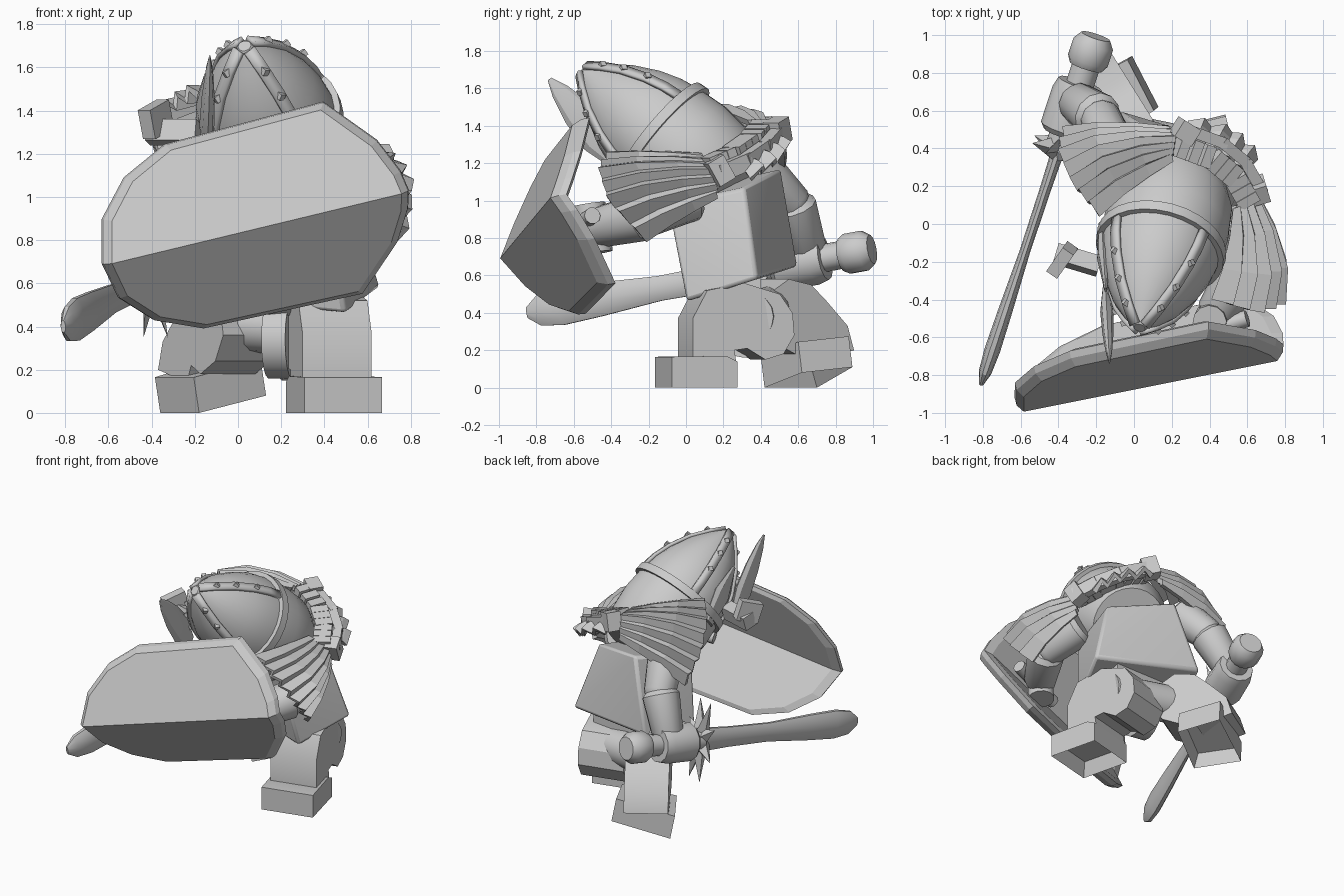
import bpy, bmesh, math
from mathutils import Vector as V

if "Cube" in bpy.data.objects:
    bpy.data.objects.remove(bpy.data.objects["Cube"])

grey = bpy.data.materials.new("stone_grey")
grey.use_nodes = True
grey.diffuse_color = (0.6, 0.6, 0.6, 1)
grey.node_tree.nodes["Principled BSDF"].inputs["Base Color"].default_value = (0.6, 0.6, 0.6, 1)


def finish(name, bm, bevel=0, solid=0, smooth=30):
    bmesh.ops.recalc_face_normals(bm, faces=bm.faces)
    me = bpy.data.meshes.new(name)
    bm.to_mesh(me)
    bm.free()
    ob = bpy.data.objects.new(name, me)
    bpy.context.collection.objects.link(ob)
    me.materials.append(grey)
    if solid:
        m = ob.modifiers.new("thickness", "SOLIDIFY")
        m.thickness, m.offset = solid, 0
    if bevel:
        m = ob.modifiers.new("bevel", "BEVEL")
        m.width, m.segments = bevel, 2
    if smooth:
        bpy.ops.object.select_all(action="DESELECT")
        ob.select_set(True)
        bpy.context.view_layer.objects.active = ob
        bpy.ops.object.shade_smooth_by_angle(angle=math.radians(smooth))


def loft(rings, closed=True, caps=True):
    bm = bmesh.new()
    rows = [[bm.verts.new(p) for p in r] for r in rings]
    n = len(rows[0])
    for a, b in zip(rows, rows[1:]):
        for i in range(n if closed else n - 1):
            j = (i + 1) % n
            bm.faces.new((a[i], a[j], b[j], b[i]))
    if caps:
        bm.faces.new(rows[0])
        bm.faces.new(rows[-1])
    return bm


def frame(a, b):
    w = V(b) - V(a)
    e1 = V((0, 0, 1)).cross(w).normalized()
    return w, e1, w.cross(e1).normalized()


def turned(name, a, b, profile, sides=16, flat=1, smooth=40):
    """Ring profile (fraction, radius) swept from a to b."""
    w, e1, e2 = frame(a, b)
    ang = [math.tau * i / sides for i in range(sides)]
    rings = [[V(a) + w * t + e1 * (r * flat * math.cos(q)) + e2 * (r * math.sin(q))
              for q in ang] for t, r in profile]
    finish(name, loft(rings), smooth=smooth)


def hollow_under(bm):
    bmesh.ops.recalc_face_normals(bm, faces=bm.faces)
    bm.normal_update()
    under = [f for f in bm.faces if f.normal.z < -0.85]
    bmesh.ops.inset_individual(bm, faces=under, thickness=0.05, depth=-0.1)


def hull(name, pts, bevel=0):
    bm = bmesh.new()
    for p in pts:
        bm.verts.new(p)
    bmesh.ops.convex_hull(bm, input=bm.verts)
    bmesh.ops.dissolve_limit(bm, angle_limit=0.02, verts=bm.verts, edges=bm.edges)
    finish(name, bm, bevel)


def limb(name, toe, yaw, profile, width, hollow=False):
    """Side profile (distance behind toe, height) given a width and turned outward by yaw."""
    q = math.radians(yaw)
    back, side = V((-math.sin(q), math.cos(q), 0)), V((math.cos(q), math.sin(q), 0))
    bm = loft([[V(toe) + back * b + side * s + V((0, 0, z)) for b, z in profile]
               for s in (-width / 2, width / 2)])
    if hollow:
        hollow_under(bm)
    finish(name, bm)


def block(name, at, size, direction=(0, 1, 0)):
    bm = bmesh.new()
    bmesh.ops.create_cube(bm, size=1)
    q = V(direction).to_track_quat("Y", "Z")
    for v in bm.verts:
        v.co = V(at) + q @ V(c * s for c, s in zip(v.co, size))
    finish(name, bm, smooth=0)


def along(pts, t):
    s = min(t, 0.9999) * (len(pts) - 1)
    i = int(s)
    return V(pts[i]).lerp(V(pts[i + 1]), s - i)


# Shield: two half planes folded along a ridge
origin, u = V((-0.59, -0.995, 0.69)), V((0.954, 0.191, 0.23))
up, down = V((-0.28, 0.33, 0.9)), V((0.07, 0.6, -0.8))
half = [(0, 0), (0.06, 0.21), (0.21, 0.38), (0.43, 0.49), (1.17, 0.51), (1.35, 0.27), (1.41, 0.1), (1.42, 0)]
bm = bmesh.new()
for side in (up, down):
    layers = []
    for long, grow, back in ((0.99, 0.97, 0), (1.04, 1.02, 0.04), (1.05, 1.02, 0.08), (0.96, 0.95, 0.1)):
        layers.append([bm.verts.new(origin + u * (0.7 + (a - 0.7) * long) + side * (b * grow)
                                    + V((-0.1, 0.98, 0.12)) * back) for a, b in half])
    bm.faces.new(layers[0])
    bm.faces.new(layers[-1])
    for r, s in zip(layers, layers[1:]):
        for i in range(len(half) - 1):
            bm.faces.new((r[i], r[i + 1], s[i + 1], s[i]))
bmesh.ops.remove_doubles(bm, verts=bm.verts, dist=0.001)
finish("shield", bm, smooth=0)

# Helmet with its ring, riveted straps and neck
base, tip = (0.14, -0.13, 1.35), (0.03, -0.55, 1.7)
shell = [(-0.85, 0.26), (-0.6, 0.32), (-0.3, 0.335), (0, 0.32), (0.2, 0.3), (0.4, 0.262),
         (0.65, 0.19), (0.85, 0.105), (1, 0.03)]
turned("helmet", base, tip, shell, 28)
turned("helmet_ring", base, tip, [(-0.06, 0.32), (-0.06, 0.35), (0.04, 0.345), (0.04, 0.31)], 28)
w, e1, e2 = frame(base, tip)
for k, deg in enumerate((52, 145, -42, -132)):
    q = math.radians(deg)
    out, tan = e1 * math.cos(q) + e2 * math.sin(q), e2 * math.cos(q) - e1 * math.sin(q)
    rows = [[V(base) + w * t + out * (r + 0.008) + tan * s for s in (-0.028, 0.028)] for t, r in shell[3:]]
    finish(f"helmet_strap_{k}", loft(rows, False, False), solid=0.025)
    for t, r in (shell[5], shell[6], shell[7]):
        block(f"rivet_{k}_{t}", V(base) + w * t + out * (r + 0.022), (0.03, 0.03, 0.03), out)
# Side feathers and the clasp beside them
turned("feather", (-0.15, -0.35, 1.2), (-0.13, -0.73, 1.65),
       [(0, 0.05), (0.3, 0.1), (0.6, 0.085), (0.85, 0.05), (1, 0.012)], 8, 0.35, 20)
turned("feather_rear", (-0.17, -0.02, 1.28), (-0.15, -0.35, 1.56),
       [(0, 0.06), (0.5, 0.1), (1, 0.02)], 8, 0.35, 20)
block("clasp", (-0.3, -0.19, 1.3), (0.24, 0.09, 0.1), (0.3, 1, -0.3))
block("clasp_end", (-0.38, -0.19, 1.36), (0.07, 0.16, 0.14), (0.7, 1, 0.4))


# Pleated shoulder capes
def cape(name, root, edge, bulge, pleats=7, swell=0.12):
    n, bulge, rows = pleats * 2, V(bulge), []
    for f in (0, 0.3, 0.65, 1):
        row = []
        for i in range(n + 1):
            t = i / n
            fold = (0.025 if i % 2 else -0.025) * (0.3 + f)
            p = along(root, t).lerp(along(edge, t), f)
            row.append(p + bulge * (math.sin(math.pi * f * 0.8) * math.sin(math.pi * (0.1 + t * 0.8)) * swell + fold))
        rows.append(row)
    finish(name, loft(rows, False, False), solid=0.035, smooth=0)


left_root = [(0.53, 0.08, 1.24), (0.63, 0.16, 1.16), (0.64, 0.16, 1.02)]
left_edge = [(0.42, -0.4, 1.25), (0.58, -0.45, 1.15), (0.71, -0.4, 0.98), (0.72, -0.22, 0.79)]
cape("left_cape", left_root, left_edge, (0.9, -0.2, 0.3))
right_root = [(0.2, 0.34, 1.42), (0.22, 0.45, 1.4), (0.18, 0.51, 1.27)]
right_edge = [(-0.19, 0.05, 1.48), (-0.3, 0.17, 1.38), (-0.37, 0.34, 1.22), (-0.35, 0.5, 1.07)]
cape("right_cape", right_root, right_edge, (-0.3, 0.6, 0.7))
back_root = [(0.27, 0.44, 1.36), (0.46, 0.38, 1.28), (0.58, 0.28, 1.2)]
back_edge = [(0.3, 0.55, 1.3), (0.52, 0.48, 1.2), (0.65, 0.36, 1.13)]
cape("back_cape", back_root, back_edge, (0.3, 0.5, 0.7), 4, 0.03)

# Beaded rope joining the capes, between two knots
rope = [(0.66, 0.18, 1.16), (0.58, 0.32, 1.22), (0.46, 0.42, 1.29), (0.27, 0.49, 1.37)]
for i in range(9):
    p = along(rope, (i + 0.5) / 9)
    d = along(rope, (i + 0.9) / 9) - along(rope, (i + 0.1) / 9)
    block(f"rope_bead_{i}", p - V((0.05, 0.07, -0.02)), (0.12, 0.055, 0.1), d)
for i, (a, b) in enumerate(zip(rope, rope[1:])):
    a, b = V(a), V(b)
    block(f"rope_edge_{i}", (a + b) / 2 + V((0.01, 0.01, -0.01)), (0.06, (b - a).length + 0.03, 0.09), b - a)
block("left_knot", rope[0], (0.09, 0.1, 0.14), (-0.3, 1, 0.6))
block("right_knot", rope[-1], (0.1, 0.11, 0.13), (-0.8, 0.5, 0.3))

# Torso, leaning forward and turned
hull("torso", [(0.5, 0, 0.46), (0.66, 0.38, 0.58), (-0.08, 0.6, 0.65), (-0.22, 0.2, 0.53),
               (0.42, -0.1, 0.98), (0.5, 0.31, 1.07), (0.06, 0.51, 1.17), (-0.12, 0.1, 1.08)], 0.02)

# Arms and hands
tube = [(0, 0.1), (0.1, 0.13), (0.9, 0.11), (1, 0.09)]
turned("right_upper_arm", (-0.1, 0.36, 1.2), (-0.19, 0.59, 0.96), tube, 12)
turned("right_forearm", (-0.18, 0.56, 1.0), (-0.31, 0.65, 0.72), tube, 12)
turned("left_upper_arm", (0.5, 0.05, 1.03), (0.6, -0.24, 0.9), tube, 12)
turned("left_forearm", (0.6, -0.2, 0.92), (0.42, -0.5, 0.85), tube, 12)
turned("left_hand", (0.42, -0.48, 0.72), (0.4, -0.52, 0.98), [(0, 0.09), (1, 0.09)], 12)
turned("shield_grip", (0.2, -0.62, 0.84), (0.6, -0.5, 0.92), [(0, 0.045), (1, 0.045)], 10)

# Sword: pommel, grip, hand, star guard and leaf blade
start, end = V((-0.22, 0.94, 0.73)), V((-0.81, -0.85, 0.4))


def on(t):
    return start.lerp(end, t)


turned("pommel", on(-0.03), on(0.06), [(0, 0.08), (0.25, 0.11), (0.8, 0.11), (1, 0.09)], 14)
turned("grip", on(0.05), on(0.3), [(0, 0.075), (1, 0.075)], 12)
turned("right_hand", on(0.11), on(0.26), [(0, 0.12), (0.2, 0.135), (0.9, 0.135), (1, 0.11)], 12)
turned("blade", on(0.28), end, [(0, 0.09), (0.2, 0.075), (0.45, 0.07), (0.7, 0.095), (0.86, 0.105),
                               (0.95, 0.085), (1, 0.03)], 10, 0.4, 25)
w, e1, e2 = frame(start, end)
bm = bmesh.new()
rim = []
for i in range(16):
    q, r = math.tau * (i + 1) / 16, 0.13 if i % 2 else 0.31
    rim.append(bm.verts.new(on(0.3) + e1 * (0.5 * r * math.cos(q)) + e2 * (r * math.sin(q))))
for t in (0.26, 0.34):
    hub = bm.verts.new(on(t))
    for i in range(16):
        bm.faces.new((rim[i], rim[(i + 1) % 16], hub))
finish("star_guard", bm, smooth=0)

# Hips
turned("hip_bar", (-0.08, 0.46, 0.42), (0.5, 0.34, 0.38), [(0, 0.13), (1, 0.13)], 16)
turned("hip_disc", (0.14, 0.33, 0.34), (0.25, 0.31, 0.34), [(0, 0.18), (1, 0.18)], 16)
hull("hip_block", [(x, y, z) for x in (-0.05, 0.48) for y, z in ((0.14, 0.5), (0.2, 0.45), (0.4, 0.45), (0.4, 0.6))])

# Forward leg and hollow foot
left_toe = (0.488, -0.12, 0)
limb("left_foot", left_toe, 14, [(0, 0), (0.36, 0), (0.36, 0.14), (0.3, 0.17), (0, 0.165)], 0.37, True)
limb("left_leg", left_toe, 14, [(0.12, 0.15), (0.36, 0.13), (0.35, 0.2), (0.42, 0.21), (0.52, 0.15), (0.62, 0.18),
                                (0.68, 0.28), (0.67, 0.4), (0.6, 0.5), (0.4, 0.56), (0.2, 0.52), (0.12, 0.37)], 0.33)

# Trailing leg and hollow foot, rolled so the inner heel is raised
sole = [V(p) for p in ((-0.36, 0.7, 0), (-0.18, 0.42, 0), (0.13, 0.62, 0.08), (-0.01, 0.89, 0.11))]
bm = loft([sole, [p + V((-0.025, -0.02, 0.165)) for p in sole]])
hollow_under(bm)
finish("right_foot", bm)
limb("right_leg", (-0.1, 0.59, 0), 32, [(0.02, 0.14), (0.27, 0.2), (0.23, 0.33), (0.1, 0.46), (0, 0.55),
                                        (-0.14, 0.58), (-0.27, 0.5), (-0.3, 0.36), (-0.23, 0.24),
                                        (-0.1, 0.18), (-0.02, 0.22)], 0.3)
